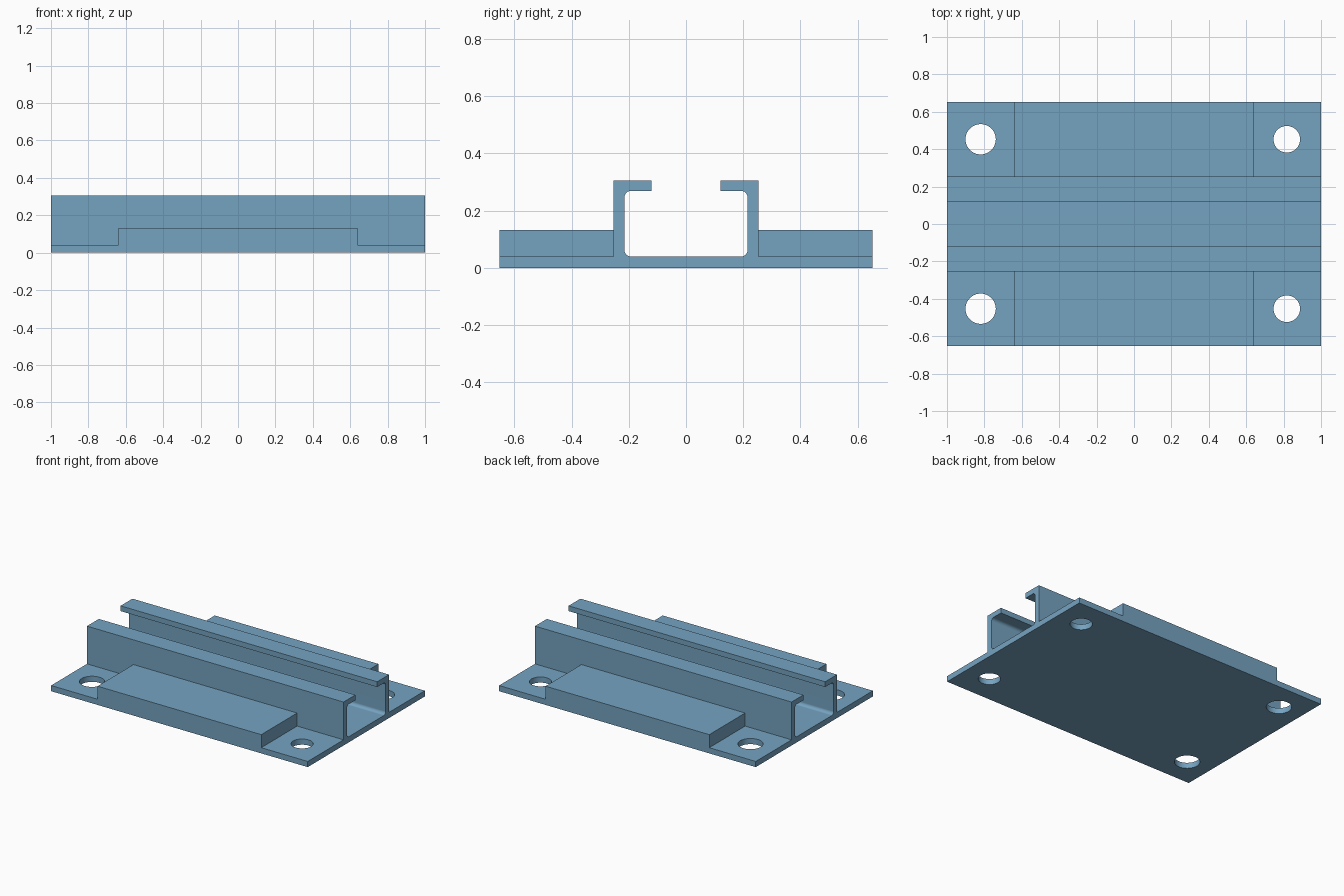
import bpy
import bmesh
import math
from mathutils import Vector

if "Cube" in bpy.data.objects:
    bpy.data.objects.remove(bpy.data.objects["Cube"], do_unlink=True)

# Material
BLUE = (0.178, 0.366, 0.533, 1.0)
blue = bpy.data.materials.new("steel blue")
blue.use_nodes = True
blue.diffuse_color = BLUE
blue.node_tree.nodes["Principled BSDF"].inputs["Base Color"].default_value = BLUE

# Main dimensions
HALF_X, HALF_Y = 1.0, 0.652
PLATE_Z, BLOCK_Z, LIP_Z, TOP_Z = 0.04, 0.132, 0.269, 0.306
WALL_OUT, WALL_IN, LIP_IN = 0.253, 0.215, 0.121
BLOCK_X = 0.638
FILLET = 0.022


def new_object(name, bm):
    mesh = bpy.data.meshes.new(name)
    bmesh.ops.recalc_face_normals(bm, faces=bm.faces)
    bm.to_mesh(mesh)
    bm.free()
    mesh.materials.append(blue)
    obj = bpy.data.objects.new(name, mesh)
    bpy.context.collection.objects.link(obj)
    return obj


def box(name, low, high):
    bm = bmesh.new()
    bmesh.ops.create_cube(bm, size=1)
    low, high = Vector(low), Vector(high)
    for v in bm.verts:
        v.co = (low + high) / 2 + v.co * (high - low)
    return new_object(name, bm)


def cylinder(name, x, y, radius):
    bm = bmesh.new()
    bmesh.ops.create_cone(bm, cap_ends=True, segments=64, radius1=radius,
                          radius2=radius, depth=0.2)
    bmesh.ops.translate(bm, verts=bm.verts, vec=(x, y, 0))
    return new_object(name, bm)


def arc(cy, cz, start, end, steps=8):
    angles = [math.radians(start + (end - start) * i / steps) for i in range(steps + 1)]
    return [(cy + FILLET * math.cos(a), cz + FILLET * math.sin(a)) for a in angles]


def combine(target, other, operation):
    mod = target.modifiers.new(operation.title(), 'BOOLEAN')
    mod.operation = operation
    mod.solver = 'EXACT'
    mod.object = other
    bpy.context.view_layer.objects.active = target
    bpy.ops.object.modifier_apply(modifier=mod.name)
    bpy.data.objects.remove(other, do_unlink=True)


# Base plate and slotted channel: half profile (y, z), mirrored and extruded along x
half = [(HALF_Y, 0), (HALF_Y, PLATE_Z), (WALL_OUT, PLATE_Z), (WALL_OUT, TOP_Z),
        (LIP_IN, TOP_Z), (LIP_IN, LIP_Z)]
half += arc(WALL_IN - FILLET, LIP_Z - FILLET, 90, 0)
half += arc(WALL_IN - FILLET, PLATE_Z + FILLET, 0, -90)
profile = half + [(-y, z) for y, z in reversed(half)]

bm = bmesh.new()
face = bm.faces.new([bm.verts.new((-HALF_X, y, z)) for y, z in profile])
sweep = bmesh.ops.extrude_face_region(bm, geom=[face], use_keep_orig=True)
bmesh.ops.translate(bm, vec=(2 * HALF_X, 0, 0),
                    verts=[g for g in sweep["geom"] if isinstance(g, bmesh.types.BMVert)])
bracket = new_object("channel_bracket", bm)

for side in (-1, 1):
    # Raised side block, sunk into the plate and channel wall
    y0, y1 = sorted((side * (WALL_OUT - 0.015), side * HALF_Y))
    block = box("side_block", (-BLOCK_X, y0, 0.02), (BLOCK_X, y1, BLOCK_Z))
    combine(bracket, block, 'UNION')
    # Mounting holes, larger at the right end
    for x, radius in ((-0.82, 0.081), (0.817, 0.071)):
        combine(bracket, cylinder("hole_cutter", x, side * 0.453, radius), 'DIFFERENCE')

# Smooth fillets and hole walls, crisp edges elsewhere
bpy.ops.object.select_all(action='DESELECT')
bracket.select_set(True)
bpy.context.view_layer.objects.active = bracket
bpy.ops.object.shade_smooth_by_angle(angle=math.radians(30))
weighted = bracket.modifiers.new("Weighted Normals", 'WEIGHTED_NORMAL')
weighted.keep_sharp = True
